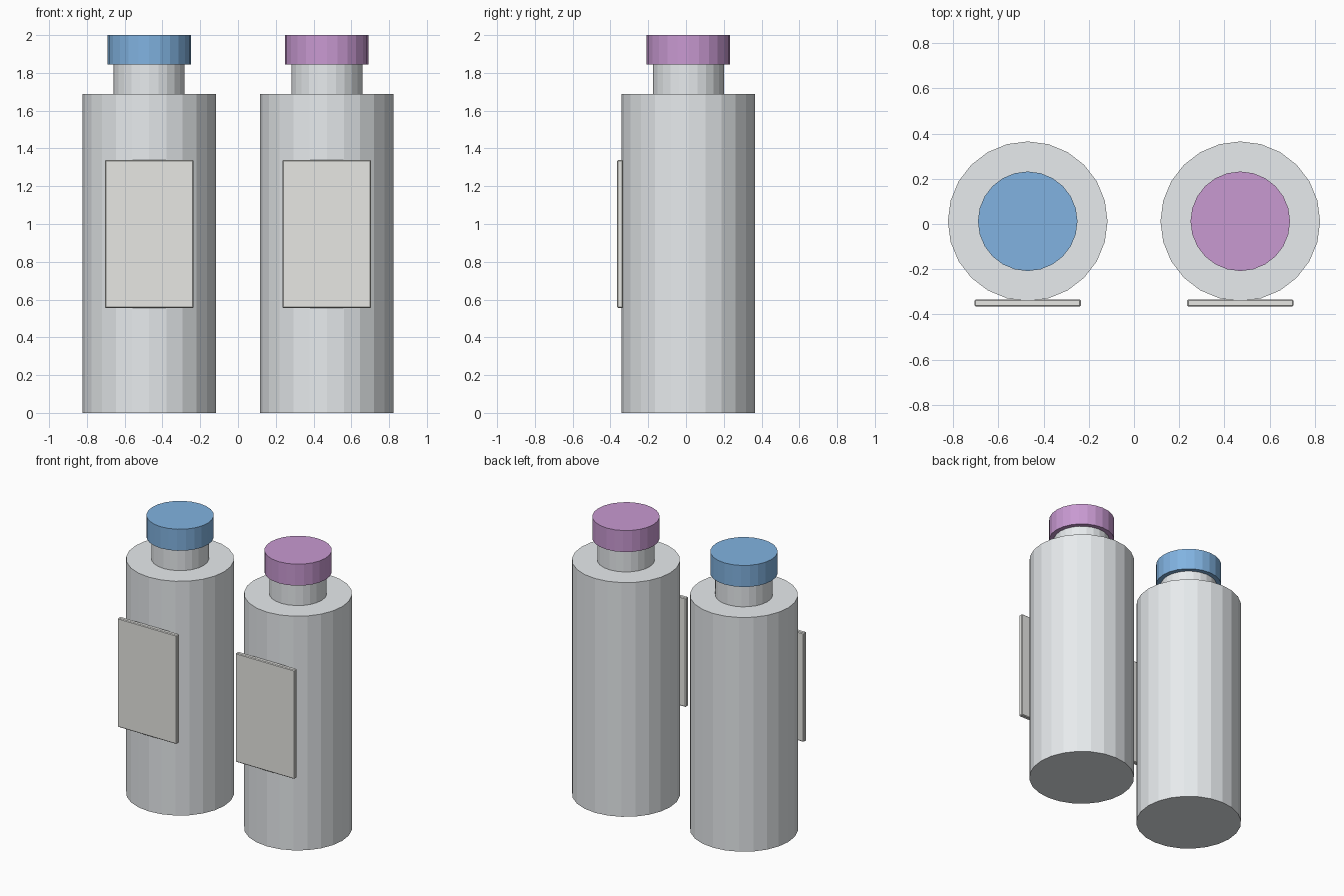
import bpy

if "Cube" in bpy.data.objects:
    bpy.data.objects.remove(bpy.data.objects["Cube"])

Y = 0.012  # bottle axis, so that the labels keep the model centred


def material(name, rgb):
    m = bpy.data.materials.new(name)
    m.diffuse_color = (*rgb, 1)
    m.use_nodes = True
    m.node_tree.nodes["Principled BSDF"].inputs["Base Color"].default_value = m.diffuse_color
    return m


def cylinder(name, x, radius, z0, z1, mat):
    bpy.ops.mesh.primitive_cylinder_add(
        vertices=24, radius=radius, depth=z1 - z0, location=(x, Y, (z0 + z1) / 2))
    ob = bpy.context.object
    ob.name = name
    ob.data.materials.append(mat)
    return ob


def label_plate(name, x, mat):
    bpy.ops.mesh.primitive_cube_add(size=1, location=(x, -0.349, 0.947))
    ob = bpy.context.object
    ob.name = name
    ob.scale = (0.47, 0.031, 0.784)
    bpy.ops.object.transform_apply(location=False, rotation=False, scale=True)
    ob.data.materials.append(mat)
    bevel = ob.modifiers.new("soft_edge", "BEVEL")
    bevel.width = 0.005
    bevel.segments = 1
    return ob


glass = material("pale_grey", (0.80, 0.83, 0.85))
paper = material("paper", (0.80, 0.80, 0.77))
blue = material("blue", (0.22, 0.45, 0.75))
purple = material("purple", (0.58, 0.32, 0.64))

# Two matching bottles with different cap colours
for side, x, cap_mat in (("left", -0.47, blue), ("right", 0.47, purple)):
    cylinder(f"{side}_bottle_body", x, 0.353, 0.0, 1.687, glass)
    cylinder(f"{side}_bottle_neck", x, 0.188, 1.687, 1.845, glass)
    cylinder(f"{side}_bottle_cap", x, 0.22, 1.845, 2.0, cap_mat)
    label_plate(f"{side}_bottle_label", x, paper)
